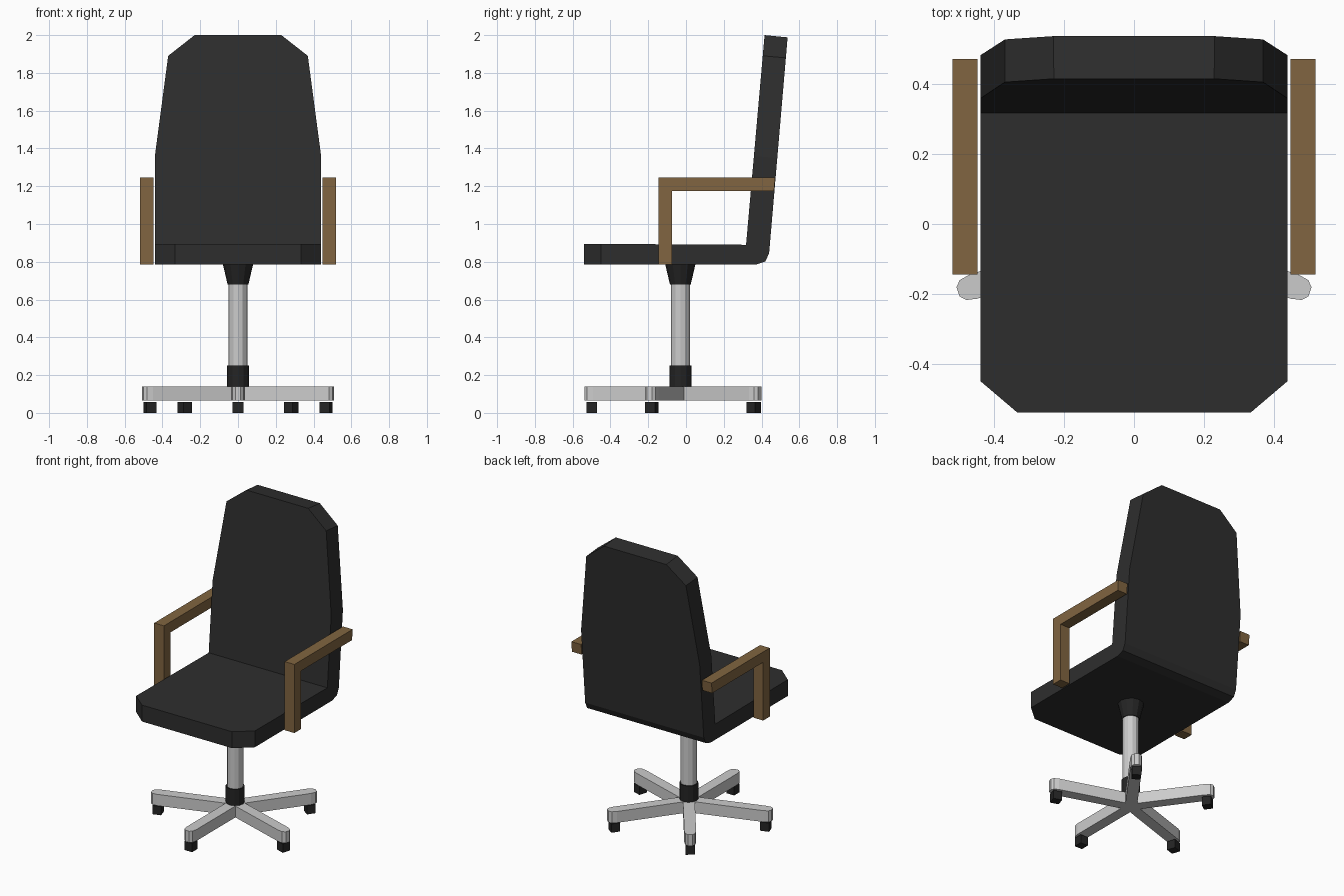
import bpy, bmesh
from math import radians, cos, sin
from mathutils import Matrix, Vector

if "Cube" in bpy.data.objects:
    bpy.data.objects.remove(bpy.data.objects["Cube"])

BASE_Y = -0.03


def material(name, color):
    m = bpy.data.materials.new(name)
    m.diffuse_color = (*color, 1)
    m.use_nodes = True
    m.node_tree.nodes["Principled BSDF"].inputs["Base Color"].default_value = m.diffuse_color
    return m


BLACK = material("black", (0.027, 0.027, 0.027))
DARK = material("dark_plastic", (0.018, 0.018, 0.018))
WOOD = material("wood", (0.22, 0.13, 0.052))


def finish(bm, name, mat=None):
    bmesh.ops.recalc_face_normals(bm, faces=bm.faces[:])
    me = bpy.data.meshes.new(name)
    bm.to_mesh(me)
    bm.free()
    ob = bpy.data.objects.new(name, me)
    bpy.context.collection.objects.link(ob)
    if mat:
        me.materials.append(mat)
    return ob


def prism(points, offset):
    """Extrude a closed outline of 3D points along offset."""
    bm = bmesh.new()
    face = bm.faces.new([bm.verts.new(p) for p in points])
    res = bmesh.ops.extrude_face_region(bm, geom=[face], use_keep_orig=True)
    moved = [v for v in res["geom"] if isinstance(v, bmesh.types.BMVert)]
    bmesh.ops.translate(bm, verts=moved, vec=offset)
    return bm


def cut(bm, co, normal):
    """Slice off everything on the normal side and cap the opening."""
    res = bmesh.ops.bisect_plane(bm, geom=bm.verts[:] + bm.edges[:] + bm.faces[:],
                                 plane_co=co, plane_no=normal, clear_outer=True)
    edges = [e for e in res["geom_cut"] if isinstance(e, bmesh.types.BMEdge)]
    bmesh.ops.edgeloop_fill(bm, edges=edges)


def tube(name, r1, r2, z1, z2, mat=None):
    bm = bmesh.new()
    bmesh.ops.create_cone(bm, cap_ends=True, segments=12, radius1=r1, radius2=r2, depth=z2 - z1,
                          matrix=Matrix.Translation((0, BASE_Y, (z1 + z2) / 2)))
    return finish(bm, name, mat)


# Seat and backrest: one L profile with its corners sliced off
profile = [(-0.54, 0.785), (0.37, 0.785), (0.42, 0.802), (0.44, 0.845),
           (0.538, 1.988), (0.416, 2.0), (0.318, 0.89), (-0.54, 0.895)]
bm = prism([(-0.44, y, z) for y, z in profile], (0.88, 0, 0))
up = Vector((0, 0.098, 1.11)).normalized()
for s in (-1, 1):
    cut(bm, (s * 0.44, -0.45, 0.8), (s * 0.085, -0.1, 0))
    for (x1, z1), (x2, z2) in (((0.44, 1.36), (0.37, 1.89)), ((0.37, 1.89), (0.23, 2.0))):
        point = (s * x1, 0.318 + (z1 - 0.89) * 0.0883, z1)
        cut(bm, point, Vector((s * (z2 - z1), 0, 0)) + up * (x1 - x2))
finish(bm, "seat_and_back", BLACK)

# Armrests
arm = [(-0.145, 0.785), (-0.075, 0.785), (-0.075, 1.175), (0.466, 1.175),
       (0.472, 1.245), (-0.145, 1.245)]
for side, x in (("left", -0.52), ("right", 0.448)):
    finish(prism([(x, y, z) for y, z in arm], (0.072, 0, 0)), side + "_armrest", WOOD)

# Central column
tube("seat_mount", 0.055, 0.08, 0.68, 0.787, DARK)
tube("column", 0.05, 0.05, 0.24, 0.69)
tube("column_collar", 0.058, 0.058, 0.10, 0.25, DARK)

# Five-star base with a caster block under each leg
for i, length in enumerate((0.508, 0.53, 0.52, 0.52, 0.53)):
    turn = Matrix.Translation((0, BASE_Y, 0)) @ Matrix.Rotation(radians(-90 + 72 * i), 4, "Z")
    half = [(0, 0.036), (length - 0.045, 0.036), (length - 0.015, 0.03), (length, 0.014)]
    outline = half + [(r, -w) for r, w in reversed(half)]
    bm = prism([turn @ Vector((r, w, 0.065)) for r, w in outline], (0, 0, 0.076))
    finish(bm, f"base_leg_{i + 1}")
    bm = bmesh.new()
    place = turn @ Matrix.Translation((length - 0.04, 0, 0.029))
    bmesh.ops.create_cube(bm, size=1, matrix=place @ Matrix.Diagonal((0.056, 0.056, 0.058, 1)))
    finish(bm, f"caster_{i + 1}", DARK)
